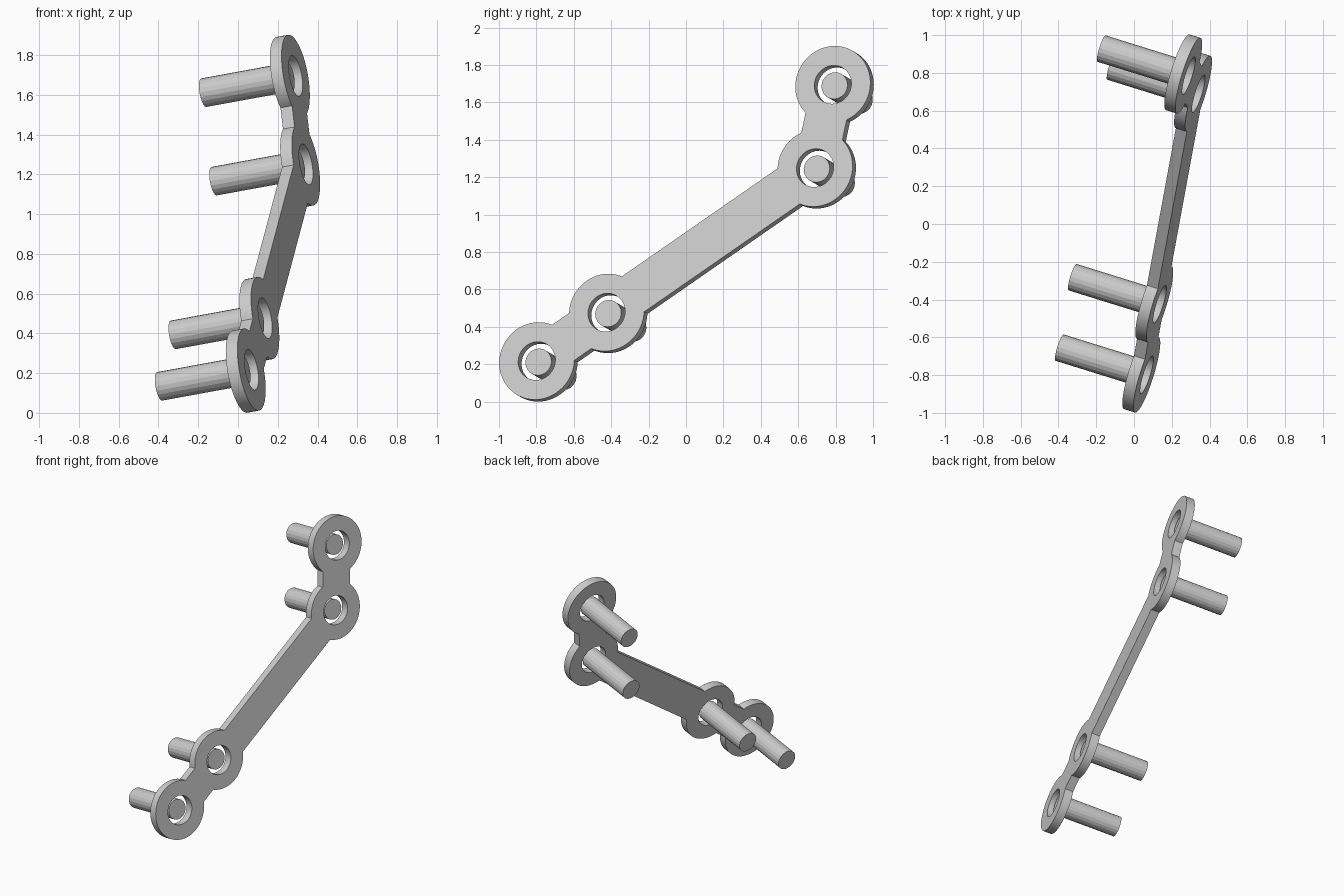
import bpy, bmesh
from math import asin, atan2, cos, sin, pi
from mathutils import Vector, Matrix

cube = bpy.data.objects.get("Cube")
if cube:
    bpy.data.objects.remove(cube, do_unlink=True)

RING_R, HOLE_R, BAR_W, THICK = 0.21, 0.104, 0.235, 0.062
PIN_R, PIN_LEN = 0.073, 0.46

# Tilted plate plane: normal, and ring centres on its outer face
normal = Vector((1, -0.311, 0.183)).normalized()
spots = [(-0.798, 0.218), (-0.425, 0.477), (0.69, 1.25), (0.785, 1.695)]
centers = [Vector((0.356 + 0.311 * y - 0.183 * z, y, z)) - normal * THICK / 2
           for y, z in spots]
rot = normal.to_track_quat('Z', 'Y')
origin = sum(centers, Vector()) / len(centers)
flat = [(rot.inverted() @ (c - origin)).to_2d() for c in centers]


def arc(c, r, start, end, steps):
    return [(c.x + r * cos(start + (end - start) * i / steps),
             c.y + r * sin(start + (end - start) * i / steps)) for i in range(steps + 1)]


def heading(a, b):
    d = b - a
    return atan2(d.y, d.x)


def add_spline(curve, points):
    spline = curve.splines.new('POLY')
    spline.points.add(len(points) - 1)
    for p, (x, y) in zip(spline.points, points):
        p.co = (x, y, 0, 1)
    spline.use_cyclic_u = True


# Outline: walk round the chain of rings, joined by straight bars
half = asin(BAR_W / 2 / RING_R)
walk = [0, 1, 2, 3, 2, 1]
outline = []
for k, i in enumerate(walk):
    c = flat[i]
    start = heading(c, flat[walk[k - 1]]) + half
    end = heading(c, flat[walk[(k + 1) % len(walk)]]) - half
    while end < start:
        end += 2 * pi
    outline += arc(c, RING_R, start, end, max(4, round((end - start) * 10)))

# Plate with four holes
curve = bpy.data.curves.new("plate_profile", 'CURVE')
curve.dimensions = '2D'
curve.fill_mode = 'BOTH'
curve.extrude = THICK / 2
add_spline(curve, outline)
for c in flat:
    add_spline(curve, arc(c, HOLE_R, 0, 2 * pi, 48)[:-1])
plate = bpy.data.objects.new("linked_ring_plate", curve)
plate.matrix_world = Matrix.Translation(origin) @ rot.to_matrix().to_4x4()
bpy.context.collection.objects.link(plate)
bpy.ops.object.select_all(action='DESELECT')
plate.select_set(True)
bpy.context.view_layer.objects.active = plate
bpy.ops.object.convert(target='MESH')
plate = bpy.context.view_layer.objects.active
bm = bmesh.new()
bm.from_mesh(plate.data)
bmesh.ops.remove_doubles(bm, verts=bm.verts, dist=0.0001)
bmesh.ops.recalc_face_normals(bm, faces=bm.faces)
bm.to_mesh(plate.data)
bm.free()
bpy.ops.object.shade_smooth_by_angle()

# Pins: start inside the plate and stick out behind it
for i, c in enumerate(centers):
    bpy.ops.mesh.primitive_cylinder_add(vertices=20, radius=PIN_R, depth=PIN_LEN,
                                        location=c - normal * PIN_LEN / 2,
                                        rotation=rot.to_euler())
    bpy.context.object.name = f"pin_{i + 1}"
